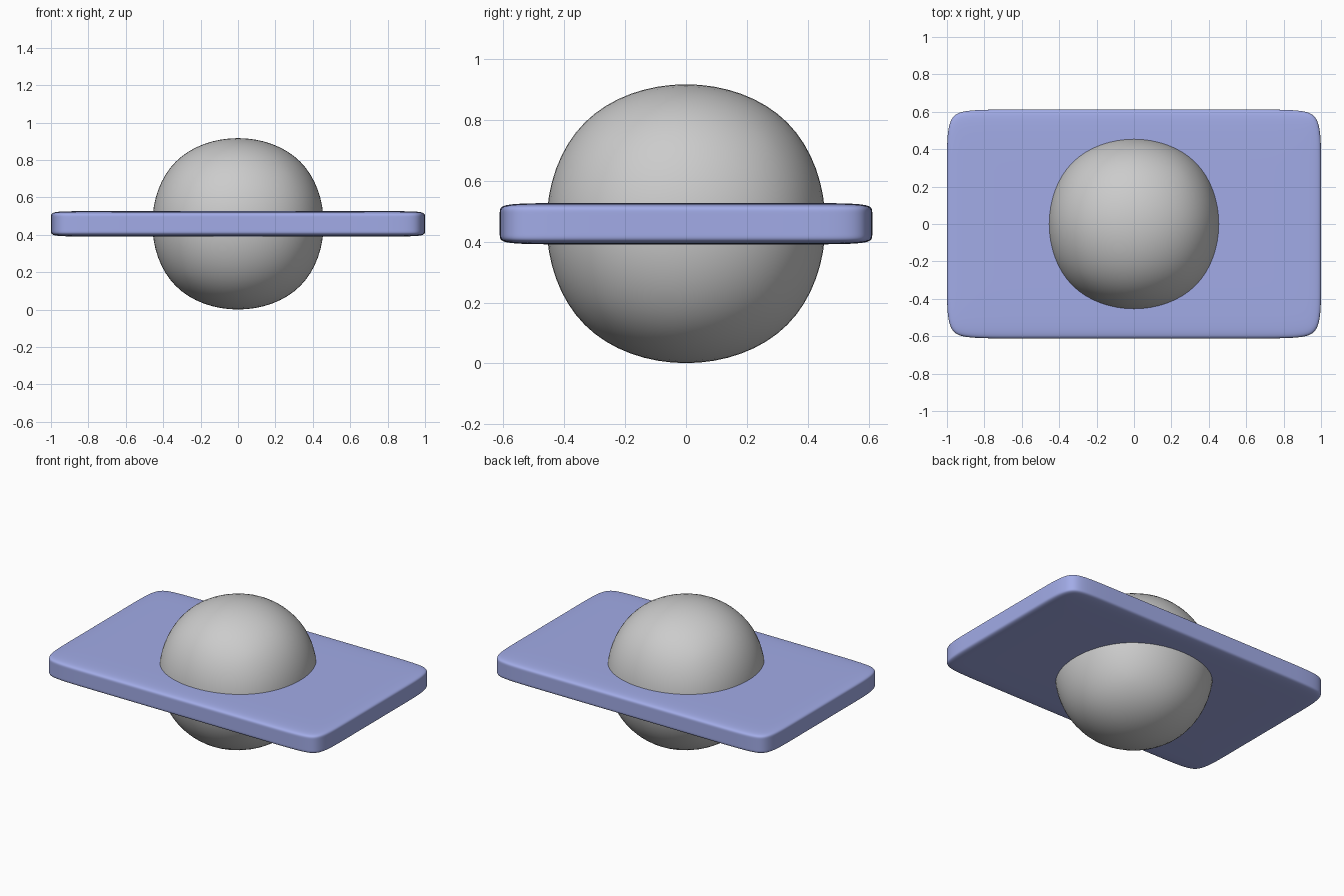
import bpy, bmesh
from mathutils import Vector

if "Cube" in bpy.data.objects:
    bpy.data.objects.remove(bpy.data.objects["Cube"])

CENTER_Z = 0.459


def subdivided_box(name, half, loops, levels):
    """Box with optional support loops at +-loops, rounded by subdivision."""
    bm = bmesh.new()
    bmesh.ops.create_cube(bm, size=2)
    bmesh.ops.scale(bm, vec=half, verts=bm.verts)
    for axis, pos in enumerate(loops or ()):
        for side in (-1, 1):
            normal, point = Vector(), Vector()
            normal[axis], point[axis] = 1, side * pos
            bmesh.ops.bisect_plane(bm, geom=bm.verts[:] + bm.edges[:] + bm.faces[:],
                                   plane_co=point, plane_no=normal)
    mesh = bpy.data.meshes.new(name)
    bm.to_mesh(mesh)
    bm.free()
    mesh.polygons.foreach_set("use_smooth", [True] * len(mesh.polygons))
    obj = bpy.data.objects.new(name, mesh)
    bpy.context.collection.objects.link(obj)
    obj.location.z = CENTER_Z
    mod = obj.modifiers.new("Subdivision", 'SUBSURF')
    mod.levels = mod.render_levels = levels
    return obj


# Ball: a subdivided cube, whose limit face centre lies at 0.8395 of its half size
r = 0.458 / 0.8395
subdivided_box("ball", (r, r, r), None, 4)

# Rounded slab through the middle of the ball
slab = subdivided_box("slab", (1.0, 0.612, 0.068), (0.8, 0.37, 0.042), 4)
mat = bpy.data.materials.new("slab_blue")
mat.diffuse_color = (0.36, 0.41, 0.80, 1)
mat.use_nodes = True
mat.node_tree.nodes["Principled BSDF"].inputs["Base Color"].default_value = mat.diffuse_color
slab.data.materials.append(mat)
